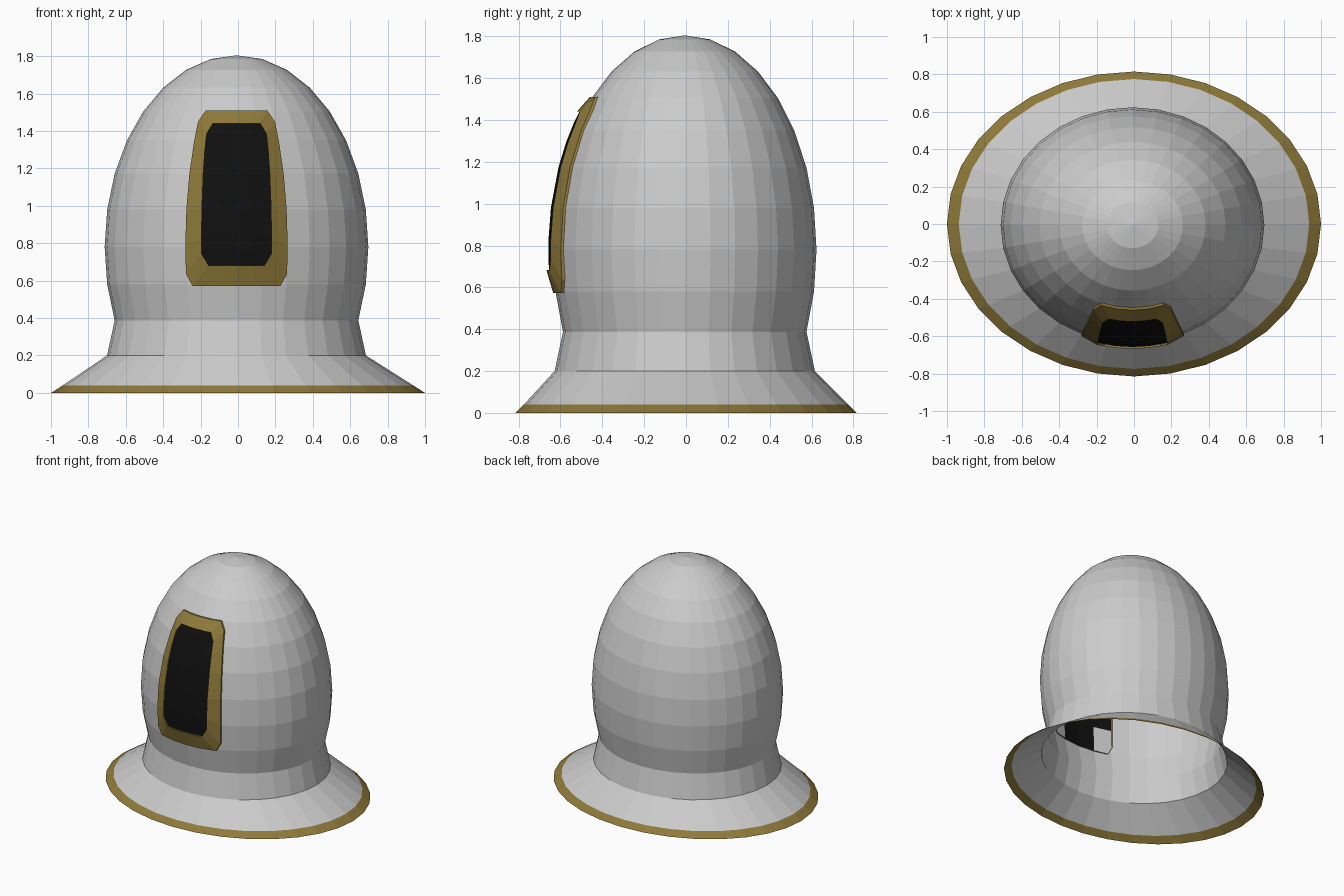
import bpy, bmesh, math

if "Cube" in bpy.data.objects:
    bpy.data.objects.remove(bpy.data.objects["Cube"])

SIDES = 32
CX, CY = -0.008, -0.006            # centre of the dome
RX, RY, RZ, ZC = 0.705, 0.63, 1.025, 0.78


def material(name, rgb):
    m = bpy.data.materials.new(name)
    m.diffuse_color = (*rgb, 1)
    m.use_nodes = True
    m.node_tree.nodes["Principled BSDF"].inputs["Base Color"].default_value = m.diffuse_color
    return m


STEEL = material("pale grey", (0.6, 0.6, 0.6))
GOLD = material("dull gold", (0.275, 0.195, 0.042))
BLACK = material("black", (0.005, 0.005, 0.005))


def finish(bm, name, mats):
    me = bpy.data.meshes.new(name)
    bm.to_mesh(me)
    bm.free()
    for m in mats:
        me.materials.append(m)
    ob = bpy.data.objects.new(name, me)
    bpy.context.collection.objects.link(ob)
    return ob


def ring(bm, rx, ry, z, cx=0.0, cy=0.0):
    return [bm.verts.new((cx + rx * math.cos(math.tau * i / SIDES),
                          cy + ry * math.sin(math.tau * i / SIDES), z))
            for i in range(SIDES)]


def bridge(bm, a, b, mat=0):
    n = len(a)
    for i in range(n):
        j = (i + 1) % n
        bm.faces.new((a[i], a[j], b[j], b[i])).material_index = mat


# Dome and neck: open shell, dark behind the window
bm = bmesh.new()
rings = [ring(bm, 0.692, 0.622, 0.2, CX, CY)]
for k in range(10, 0, -1):
    a = math.pi * k / 16
    rings.append(ring(bm, RX * math.sin(a), RY * math.sin(a),
                      ZC + RZ * math.cos(a), CX, CY))
for a, b in zip(rings, rings[1:]):
    bridge(bm, a, b)
tip = bm.verts.new((CX, CY, ZC + RZ))
for i in range(SIDES):
    bm.faces.new((rings[-1][i], rings[-1][(i + 1) % SIDES], tip))
for f in bm.faces:
    c = f.calc_center_median()
    side = abs(math.degrees(math.atan2((c.x - CX) / RX, -(c.y - CY) / RY)))
    inner = side < 11 and 0.6 < c.z < 1.48
    outer = 11 < side < 22 and 0.8 < c.z < 1.33
    f.material_index = 1 if inner or outer else 0
finish(bm, "dome", [STEEL, BLACK])

# Flared collar with gold hem
bm = bmesh.new()
hem = ring(bm, 1.0, 0.815, 0)
mid = ring(bm, 0.937, 0.775, 0.04)
top = ring(bm, 0.692, 0.622, 0.2, CX, CY)
bridge(bm, hem, mid, 1)
bridge(bm, mid, top, 0)
finish(bm, "collar", [STEEL, GOLD])


# Window pieces follow the front of the dome
COLS = (-1, -0.5, 0, 0.5, 1)


def on_dome(x, z, off):
    s = 1 - (x / RX) ** 2 - ((z - ZC) / RZ) ** 2
    return (CX + x, CY - RY * math.sqrt(max(s, 0)) - off, z)


def patch(bm, rows, off):
    return [[bm.verts.new(on_dome(w * c, z, off)) for c in COLS] for z, w in rows]


def outline(bm, rows, off):
    n = len(rows)
    pts = [(rows[0][0], rows[0][1] * c) for c in COLS]
    pts += [rows[i] for i in range(1, n - 1)]
    pts += [(rows[-1][0], rows[-1][1] * c) for c in reversed(COLS)]
    pts += [(rows[i][0], -rows[i][1]) for i in range(n - 2, 0, -1)]
    return [bm.verts.new(on_dome(x, z, off)) for z, x in pts]


OUTER = [(0.572, 0.235), (0.635, 0.27), (0.78, 0.274), (0.98, 0.268),
         (1.172, 0.252), (1.35, 0.226), (1.45, 0.206), (1.51, 0.165)]
INNER = [(0.682, 0.15), (0.745, 0.187), (0.83, 0.187), (0.98, 0.185),
         (1.172, 0.178), (1.29, 0.17), (1.385, 0.16), (1.44, 0.127)]

# Gold frame: outer lip, sloping face, inner lip
bm = bmesh.new()
loops = [outline(bm, OUTER, -0.01), outline(bm, OUTER, 0.012),
         outline(bm, INNER, 0.034), outline(bm, INNER, 0.018)]
for a, b in zip(loops, loops[1:]):
    bridge(bm, a, b)
finish(bm, "window_frame", [GOLD])

# Dark window pane
bm = bmesh.new()
g = patch(bm, INNER, 0.022)
for r, s in zip(g, g[1:]):
    for i in range(len(COLS) - 1):
        bm.faces.new((r[i], r[i + 1], s[i + 1], s[i]))
finish(bm, "window_pane", [BLACK])
